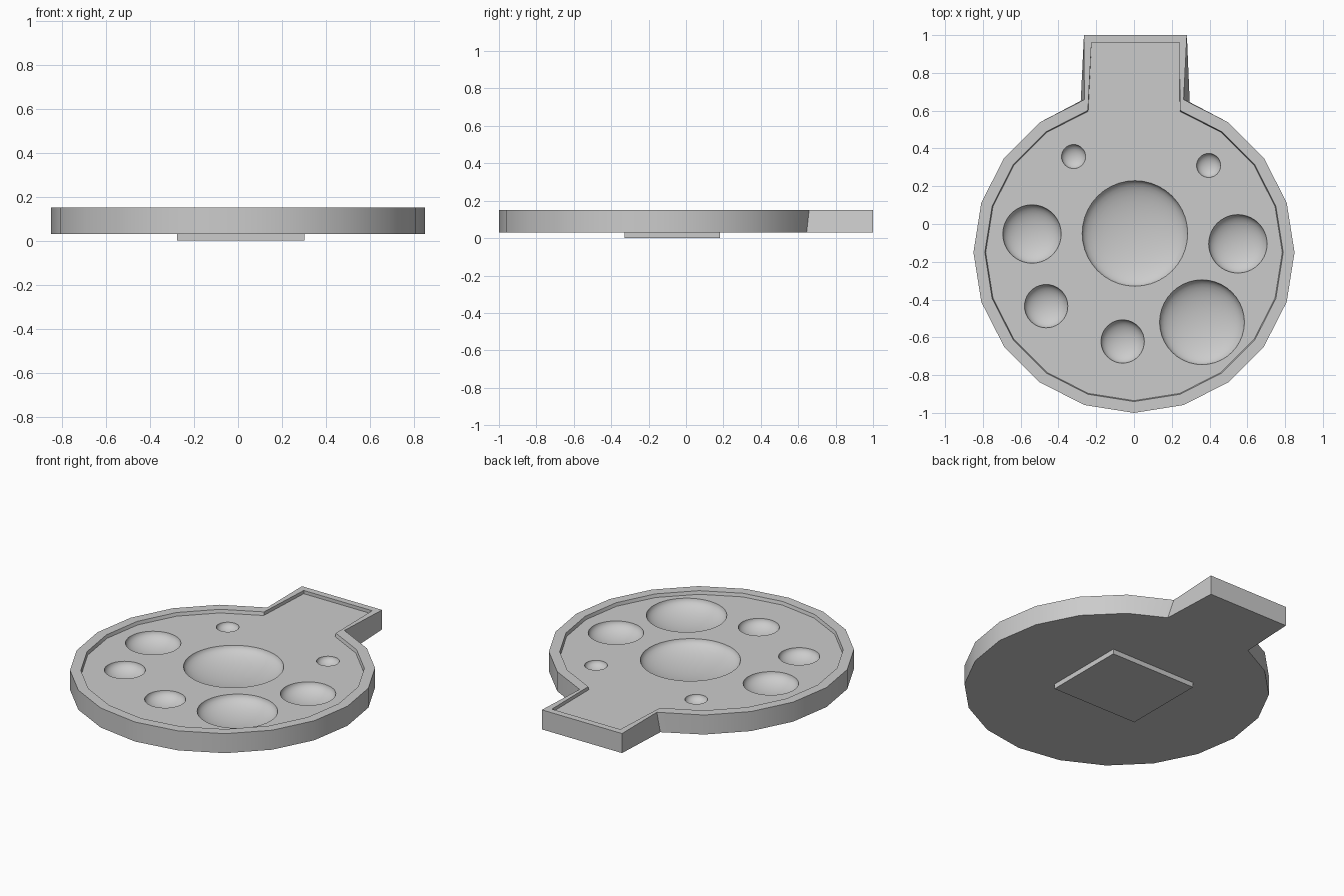
import bpy, bmesh
from math import sin, cos, radians
from mathutils import Matrix, Vector

if "Cube" in bpy.data.objects:
    bpy.data.objects.remove(bpy.data.objects["Cube"])

BOTTOM, FLOOR, TOP = 0.03, 0.13, 0.15
CENTRE_Y = -0.15


def make_object(name, bm):
    bmesh.ops.recalc_face_normals(bm, faces=bm.faces)
    mesh = bpy.data.meshes.new(name)
    bm.to_mesh(mesh)
    bm.free()
    obj = bpy.data.objects.new(name, mesh)
    bpy.context.collection.objects.link(obj)
    return obj


def outline(bm, radius, tab, z, root=None):
    """Twenty-sided disc outline whose topmost corner is replaced by a tab."""
    pts = [(radius * cos(radians(90 - 18 * k)), CENTRE_Y + radius * sin(radians(90 - 18 * k)))
           for k in range(1, 20)]
    if root:
        pts[0], pts[-1] = root
    return [bm.verts.new((x, y, z)) for x, y in pts + tab]


def bridge(bm, a, b):
    n = len(a)
    for i in range(n):
        j = (i + 1) % n
        bm.faces.new((a[i], a[j], b[j], b[i]))


# Tray: flat base, outer wall, narrow rim and recessed floor
bm = bmesh.new()
tab_outer = [(-0.265, 1.0), (0.28, 1.0)]
tab_inner = [(-0.225, 0.96), (0.24, 0.96)]
base = outline(bm, 0.85, tab_outer, BOTTOM, [(0.295, 0.645), (-0.282, 0.652)])
rim_out = outline(bm, 0.85, tab_outer, TOP)
rim_in = outline(bm, 0.79, tab_inner, TOP)
floor = outline(bm, 0.785, tab_inner, FLOOR)
for lower, upper in ((base, rim_out), (rim_out, rim_in), (rim_in, floor)):
    bridge(bm, lower, upper)
bm.faces.new(base)
bm.faces.new(floor)
tray = make_object("tray", bm)

# Round wells: x, y, radius, depth
wells = [
    (0.005, -0.05, 0.28, 0.08),
    (0.36, -0.52, 0.225, 0.08),
    (-0.54, -0.053, 0.155, 0.07),
    (0.55, -0.105, 0.155, 0.07),
    (-0.465, -0.435, 0.115, 0.06),
    (-0.06, -0.622, 0.115, 0.06),
    (-0.32, 0.357, 0.064, 0.04),
    (0.395, 0.31, 0.064, 0.04),
]
bm = bmesh.new()
for x, y, r, depth in wells:
    place = Matrix.Translation((x, y, FLOOR + 0.002)) @ Matrix.Diagonal((r, r, depth, 1))
    bmesh.ops.create_uvsphere(bm, u_segments=40, v_segments=20, radius=1, matrix=place)
cutter = make_object("well_cutter", bm)
cutter.hide_render = True

# Hollow the wells out of the tray
cut = tray.modifiers.new("wells", "BOOLEAN")
cut.operation = "DIFFERENCE"
cut.solver = "EXACT"
cut.object = cutter
bpy.ops.object.select_all(action="DESELECT")
tray.select_set(True)
bpy.context.view_layer.objects.active = tray
bpy.ops.object.modifier_apply(modifier=cut.name)
bpy.data.objects.remove(cutter)
bpy.ops.object.shade_smooth_by_angle(angle=radians(30))

# Foot plate under the tray
bm = bmesh.new()
size = Vector((0.58, 0.51, BOTTOM))
bmesh.ops.create_cube(bm, size=1, matrix=Matrix.Translation((0.013, -0.073, BOTTOM / 2))
                      @ Matrix.Diagonal((*size, 1)))
make_object("foot_plate", bm)
